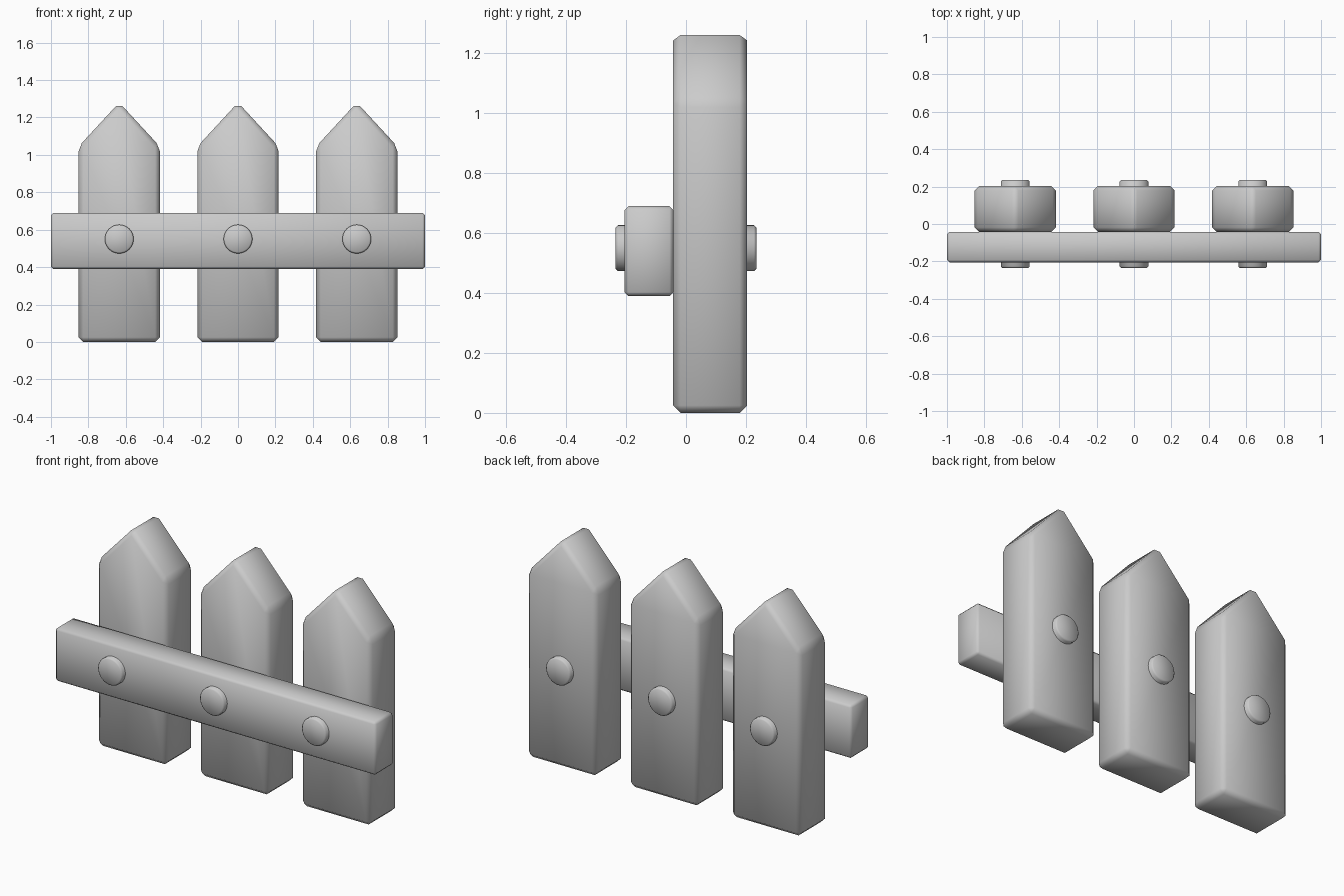
import bpy, bmesh, math

cube = bpy.data.objects.get("Cube")
if cube:
    bpy.data.objects.remove(cube, do_unlink=True)

grey = bpy.data.materials.new("plain_grey")
grey.use_nodes = True
colour = (0.6, 0.6, 0.6, 1)
grey.diffuse_color = colour
grey.node_tree.nodes["Principled BSDF"].inputs["Base Color"].default_value = colour


def extruded(name, profile, y0, y1, bevel, x=0, z=0, smooth_angle=60):
    """Extrude an x-z outline from y0 to y1 and chamfer its edges."""
    bm = bmesh.new()
    face = bm.faces.new([bm.verts.new((px, y0, pz)) for px, pz in profile])
    res = bmesh.ops.extrude_face_region(bm, geom=[face])
    new_verts = [v for v in res["geom"] if isinstance(v, bmesh.types.BMVert)]
    bmesh.ops.translate(bm, verts=new_verts, vec=(0, y1 - y0, 0))
    bmesh.ops.recalc_face_normals(bm, faces=bm.faces)
    sharp = [e for e in bm.edges if e.calc_face_angle(0) > math.radians(30)]
    bmesh.ops.bevel(bm, geom=sharp, offset=bevel, segments=1, affect='EDGES')
    mesh = bpy.data.meshes.new(name)
    bm.to_mesh(mesh)
    bm.free()
    mesh.materials.append(grey)
    obj = bpy.data.objects.new(name, mesh)
    obj.location = (x, 0, z)
    bpy.context.collection.objects.link(obj)
    bpy.ops.object.select_all(action='DESELECT')
    obj.select_set(True)
    bpy.context.view_layer.objects.active = obj
    bpy.ops.object.shade_smooth_by_angle(angle=math.radians(smooth_angle))
    return obj


# Outlines of the pointed picket, the rail and the round bolt
half = 0.217
picket = [(-half, 0), (half, 0), (half, 1.045), (0, 1.28), (-half, 1.045)]
rail = [(-1, 0.39), (1, 0.39), (1, 0.69), (-1, 0.69)]
sides = 32
bolt = [(0.077 * math.cos(math.tau * i / sides), 0.077 * math.sin(math.tau * i / sides))
        for i in range(sides)]

# Horizontal rail on the front
extruded("rail", rail, -0.205, -0.042, 0.013)

# Pickets, each with a bolt running through picket and rail
for side, x in (("right", -0.635), ("middle", 0), ("left", 0.635)):
    extruded(side + "_picket", picket, -0.043, 0.204, 0.025, x=x)
    extruded(side + "_bolt", bolt, -0.235, 0.235, 0.008, x=x, z=0.55)
